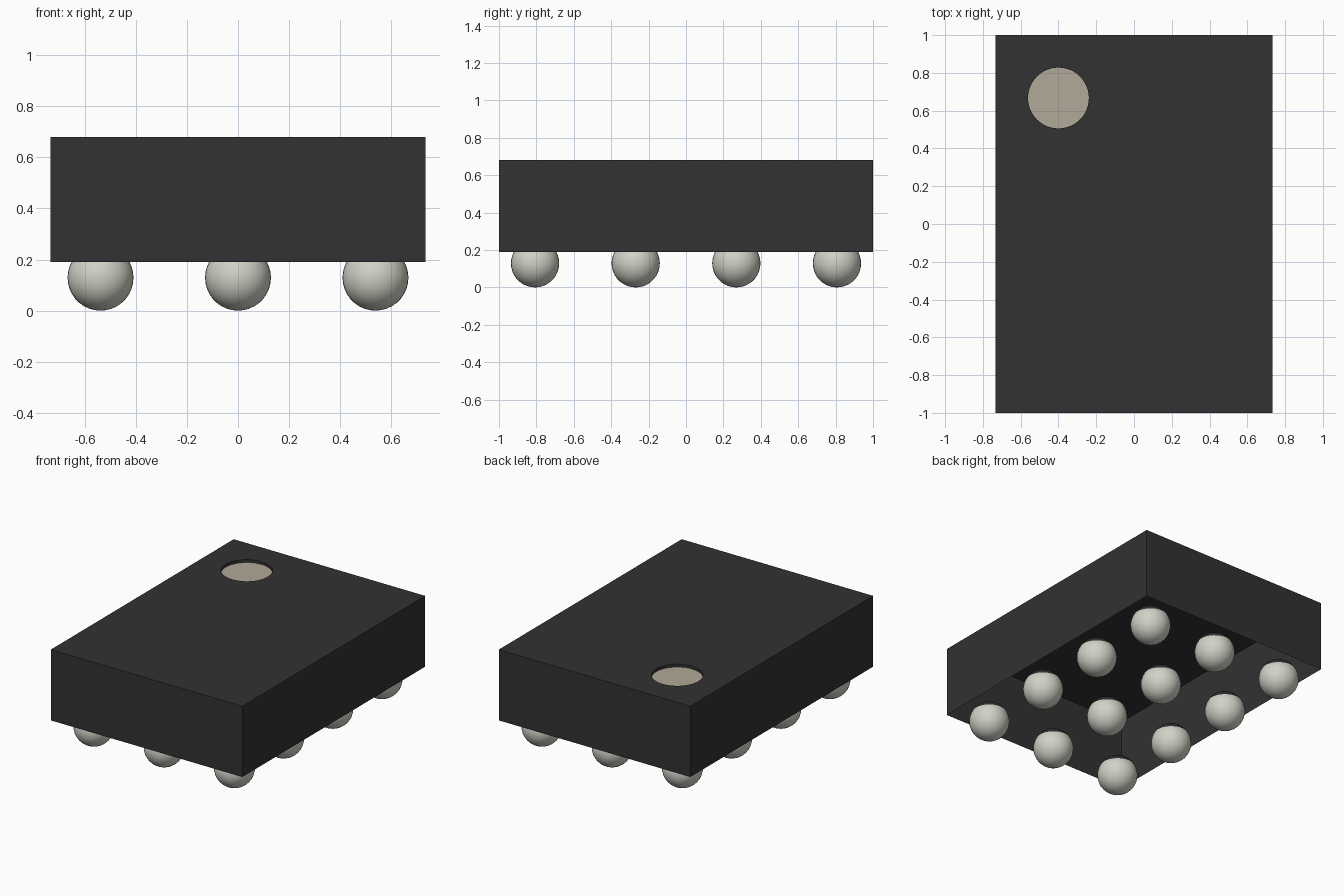
import bpy, bmesh, math
from mathutils import Matrix, Vector

cube = bpy.data.objects.get("Cube")
if cube:
    bpy.data.objects.remove(cube, do_unlink=True)

HALF_X, HALF_Y = 0.733, 1.0
BOTTOM, TOP = 0.19, 0.68
MARK = (-0.40, 0.667)
MARK_R, MARK_DEPTH = 0.161, 0.02
BALL_R = 0.129


def material(name, rgb):
    m = bpy.data.materials.new(name)
    m.use_nodes = True
    colour = (*rgb, 1.0)
    m.diffuse_color = colour
    bsdf = m.node_tree.nodes["Principled BSDF"]
    bsdf.inputs["Base Color"].default_value = colour
    bsdf.inputs["Roughness"].default_value = 0.6
    return m


black = material("black_plastic", (0.032, 0.032, 0.032))
silver = material("solder_grey", (0.645, 0.638, 0.571))
tan = material("marker_tan", (0.435, 0.398, 0.316))


def add_object(name, bm, mats):
    mesh = bpy.data.meshes.new(name)
    bm.to_mesh(mesh)
    bm.free()
    for m in mats:
        mesh.materials.append(m)
    ob = bpy.data.objects.new(name, mesh)
    bpy.context.collection.objects.link(ob)
    return ob


def ring(bm, points):
    """Closed loop of edges through the points."""
    vs = [bm.verts.new(p) for p in points]
    return [bm.edges.new((v, vs[(i + 1) % len(vs)])) for i, v in enumerate(vs)]


def drop(bm, edges, dz):
    """Extrude a loop of edges straight down."""
    geom = bmesh.ops.extrude_edge_only(bm, edges=edges)["geom"]
    verts = [g for g in geom if isinstance(g, bmesh.types.BMVert)]
    bmesh.ops.translate(bm, verts=verts, vec=(0, 0, -dz))


def circle(z, n=48):
    return [(MARK[0] + MARK_R * math.cos(2 * math.pi * i / n),
             MARK[1] + MARK_R * math.sin(2 * math.pi * i / n), z) for i in range(n)]


# Package body: open-bottomed shell with a round recess in its top
bm = bmesh.new()
outer = ring(bm, [(x * HALF_X, y * HALF_Y, TOP)
                  for x, y in ((-1, -1), (1, -1), (1, 1), (-1, 1))])
hole = ring(bm, circle(TOP))
bmesh.ops.triangle_fill(bm, edges=outer + hole, use_beauty=True)
drop(bm, outer, TOP - BOTTOM)
drop(bm, hole, MARK_DEPTH)
bmesh.ops.recalc_face_normals(bm, faces=bm.faces[:])
bm.normal_update()
top_face = max(bm.faces, key=lambda f: abs(f.normal.z))
if top_face.normal.z < 0:
    bmesh.ops.reverse_faces(bm, faces=bm.faces[:])
add_object("package_body", bm, [black])

# Corner marker: disc on the floor of the recess
bm = bmesh.new()
bm.faces.new([bm.verts.new(p) for p in circle(TOP - MARK_DEPTH)])
add_object("corner_marker", bm, [tan])

# Solder balls: 3 x 4 grid, with the caps above the body's underside in black
for col in range(3):
    for row in range(4):
        bm = bmesh.new()
        bmesh.ops.create_uvsphere(bm, u_segments=32, v_segments=18, radius=BALL_R)
        cut = BOTTOM - BALL_R
        bmesh.ops.bisect_plane(bm, geom=bm.verts[:] + bm.edges[:] + bm.faces[:],
                               plane_co=Vector((0, 0, cut)), plane_no=Vector((0, 0, 1)))
        for f in bm.faces:
            f.smooth = True
            f.material_index = 1 if f.calc_center_median().z > cut else 0
        ob = add_object(f"solder_ball_{col + 1}_{row + 1}", bm, [silver, black])
        ob.location = ((col - 1) * 0.538, (row - 1.5) * 0.538, BALL_R)
